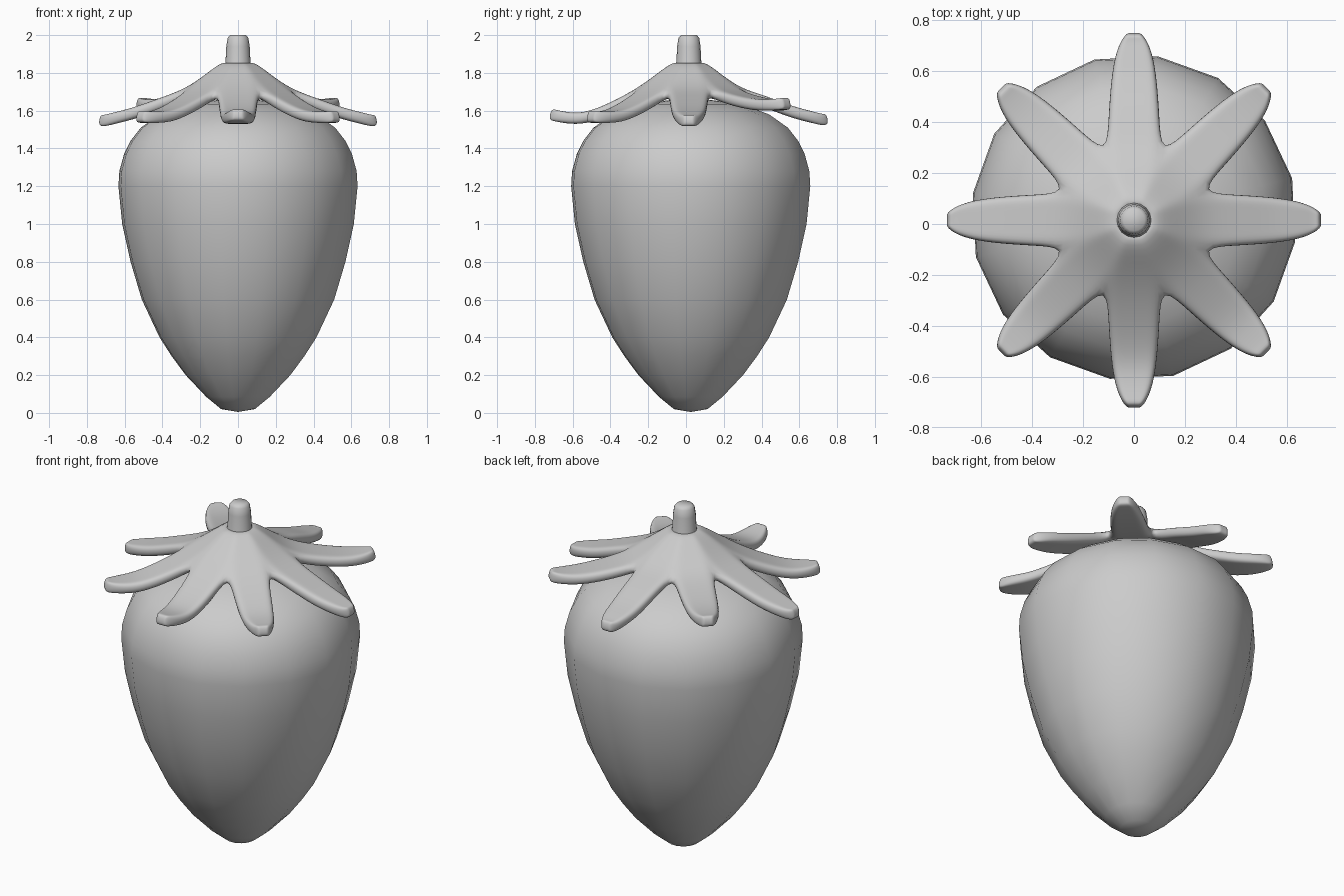
import bpy, bmesh
from math import sin, cos, tan, pi, radians

if "Cube" in bpy.data.objects:
    bpy.data.objects.remove(bpy.data.objects["Cube"])


def finish(name, bm, angle=180):
    bmesh.ops.remove_doubles(bm, verts=bm.verts, dist=0.0005)
    bmesh.ops.recalc_face_normals(bm, faces=bm.faces)
    me = bpy.data.meshes.new(name)
    bm.to_mesh(me)
    bm.free()
    ob = bpy.data.objects.new(name, me)
    bpy.context.collection.objects.link(ob)
    me.shade_smooth()
    if angle < 180:
        me.set_sharp_from_angle(angle=radians(angle))
    return ob


def lathe(name, profile, sides, cy, phase=0.0, angle=180):
    bm = bmesh.new()
    rings = [[bm.verts.new((r * cos(phase + 2 * pi * i / sides),
                            cy + r * sin(phase + 2 * pi * i / sides), z))
              for i in range(sides)] for r, z in profile]
    for a, b in zip(rings, rings[1:]):
        for i in range(sides):
            j = (i + 1) % sides
            bm.faces.new((a[i], a[j], b[j], b[i]))
    return finish(name, bm, angle)


# Fruit body
lathe("fruit_body", [(0, 0.005), (0.09, 0.02), (0.17, 0.085), (0.28, 0.2), (0.355, 0.3),
                     (0.42, 0.4), (0.515, 0.6), (0.575, 0.8), (0.62, 1.0), (0.64, 1.2),
                     (0.635, 1.28), (0.61, 1.37), (0.575, 1.44), (0.52, 1.51), (0.42, 1.58),
                     (0.27, 1.635), (0.12, 1.655), (0, 1.66)], 16, 0.025, radians(14))

# Stem
lathe("stem", [(0, 2.0), (0.042, 2.0), (0.055, 1.985), (0.062, 1.94), (0.066, 1.86),
               (0.075, 1.82), (0, 1.8)], 16, 0.015, 0, 50)

# Leafy cap: eight leaves joined into a cone; heights at mid, outer and tip
leaf_heights = [(1.64, 1.585, 1.545), (1.655, 1.63, 1.635), (1.65, 1.59, 1.55),
                (1.655, 1.63, 1.635), (1.64, 1.585, 1.545), (1.625, 1.57, 1.565),
                (1.615, 1.555, 1.575), (1.625, 1.57, 1.565)]
bm = bmesh.new()
for k, (z1, z2, z3) in enumerate(leaf_heights):
    ang = k * pi / 4
    t = tan(pi / 8)
    rows = [(0.05, 0.05 * t, 1.85), (0.15, 0.15 * t, 1.77), (0.262, 0.262 * t, 1.69),
            (0.40, 0.102, z1), (0.55, 0.092, z2), (0.65, 0.075, (z2 + z3) / 2 - 0.003),
            (0.71, 0.05, z3), (0.735, 0.026, z3 + 0.006)]
    grid = []
    for r, w, z in rows:
        line = []
        for s in (-1, -0.5, 0, 0.5, 1):
            v = s * w
            line.append(bm.verts.new((r * cos(ang) - v * sin(ang),
                                      0.015 + r * sin(ang) + v * cos(ang), z)))
        grid.append(line)
    for a, b in zip(grid, grid[1:]):
        for i in range(4):
            bm.faces.new((a[i], b[i], b[i + 1], a[i + 1]))
cap = finish("leaf_cap", bm)
sol = cap.modifiers.new("thickness", 'SOLIDIFY')
sol.thickness = 0.06
sol.offset = 0
sub = cap.modifiers.new("round", 'SUBSURF')
sub.levels = sub.render_levels = 2
